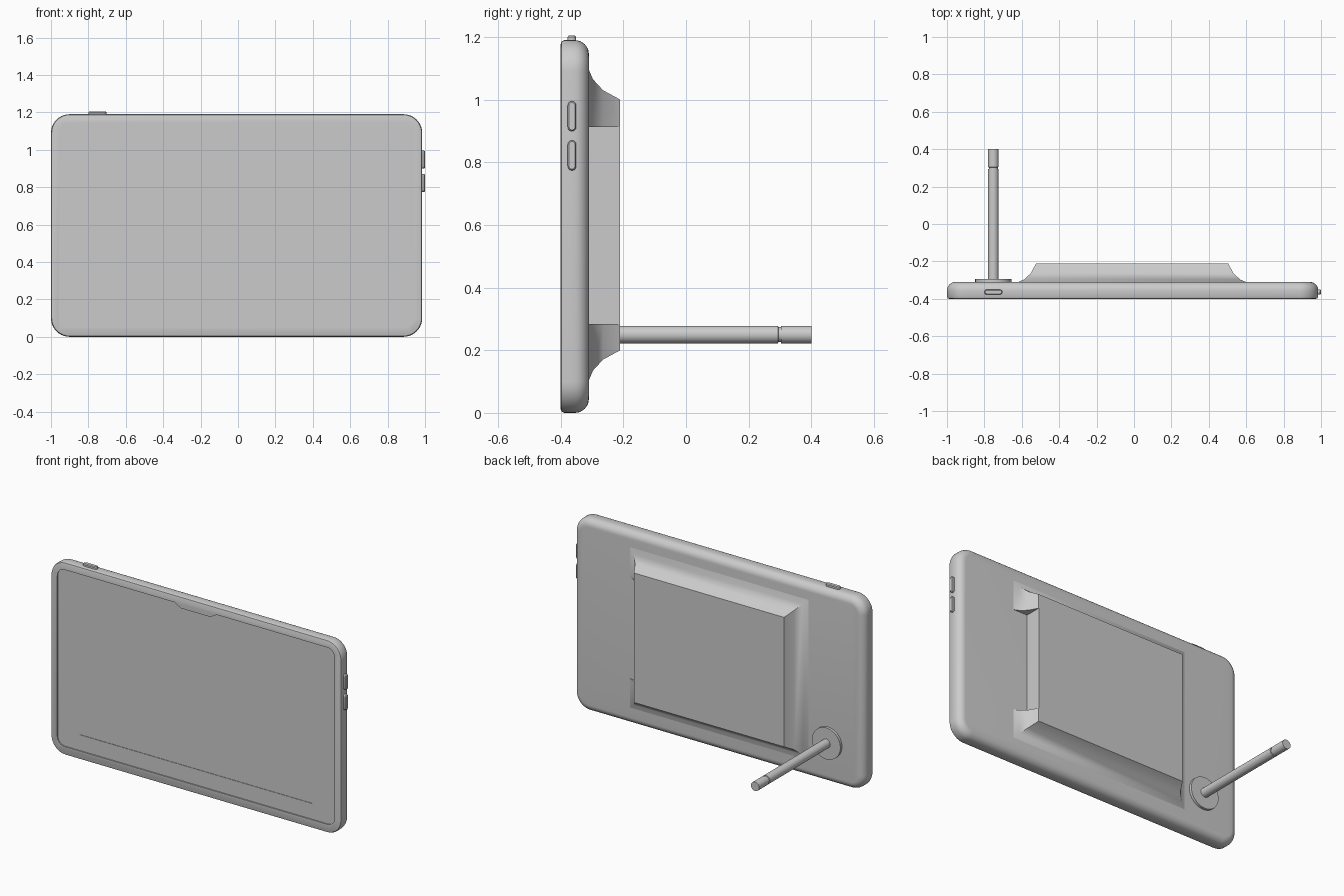
import bpy, bmesh, math
from math import sin, cos, pi

if "Cube" in bpy.data.objects:
    bpy.data.objects.remove(bpy.data.objects["Cube"])


def loft(name, rings):
    """Skin equal-length point rings and cap both ends."""
    bm = bmesh.new()
    vs = [[bm.verts.new(p) for p in r] for r in rings]
    n = len(vs[0])
    for a, b in zip(vs, vs[1:]):
        for i in range(n):
            j = (i + 1) % n
            bm.faces.new((a[i], a[j], b[j], b[i]))
    bm.faces.new(vs[0])
    bm.faces.new(vs[-1])
    bmesh.ops.recalc_face_normals(bm, faces=bm.faces[:])
    me = bpy.data.meshes.new(name)
    bm.to_mesh(me)
    bm.free()
    ob = bpy.data.objects.new(name, me)
    bpy.context.collection.objects.link(ob)
    return ob


def rounded(x0, x1, z0, z1, r, seg=10):
    """2D rounded rectangle, starting at the top right corner."""
    pts = []
    for k, (cx, cz) in enumerate(((x1 - r, z1 - r), (x0 + r, z1 - r),
                                  (x0 + r, z0 + r), (x1 - r, z0 + r))):
        for i in range(seg + 1):
            a = (k + i / seg) * pi / 2
            pts.append((cx + r * cos(a), cz + r * sin(a)))
    return pts


def at_y(pts, y):
    return [(p[0], y, p[1]) for p in pts]


def activate(ob):
    bpy.ops.object.select_all(action='DESELECT')
    ob.select_set(True)
    bpy.context.view_layer.objects.active = ob


def smooth(ob, angle=35):
    activate(ob)
    bpy.ops.object.shade_smooth_by_angle(angle=math.radians(angle))


def cut(ob, cutter):
    mod = ob.modifiers.new("cut", 'BOOLEAN')
    mod.operation = 'DIFFERENCE'
    mod.solver = 'EXACT'
    mod.object = cutter
    activate(ob)
    bpy.ops.object.modifier_apply(modifier=mod.name)
    bpy.data.objects.remove(cutter)


def box(name, x0, x1, y0, y1, z0, z1):
    rect = [(x0, z0), (x1, z0), (x1, z1), (x0, z1)]
    return loft(name, [at_y(rect, y0), at_y(rect, y1)])


# tablet body: small front edge, generous back edge
edge = [(0.012, -0.4), (0.004, -0.397), (0, -0.388)]
edge += [(0.045 * (1 - cos(a)), -0.355 + 0.045 * sin(a))
         for a in (i * pi / 16 for i in range(9))]
body = loft("tablet_body", [
    at_y(rounded(-1 + d, 0.985 - d, d, 1.19 - d, 0.1 - d), y) for d, y in edge])

# recessed front panel with the notch along its top edge
outline = rounded(-0.955, 0.94, 0.053, 1.145, 0.05)
outline[11:11] = [(0.135, 1.145), (0.09, 1.12), (-0.11, 1.12), (-0.155, 1.145)]
cut(body, loft("panel_cutter", [at_y(outline, -0.45), at_y(outline, -0.393)]))
cut(body, box("screen_cutter", -0.805, 0.785, -0.45, -0.39, 0.15, 1.05))
smooth(body)

# flared housing on the back, cut away along the middle of one side
flare = [(0.1, -0.312), (0.065, -0.297), (0.03, -0.265), (0, -0.21)]
housing = loft("back_housing", [
    at_y([(-0.523 - d, 0.2 - d), (0.503 + d, 0.2 - d),
          (0.503 + d, 1 + d), (-0.523 - d, 1 + d)], y) for d, y in flare])
cut(housing, box("side_cutter", 0.502, 0.8, -0.4, -0.1, 0.283, 0.912))
smooth(housing)

# pill-shaped buttons with softened outer rims
steps = [(0, -0.01), (0, 0.010), (0.004, 0.015)]


def pill(length, d):
    return rounded(-length / 2 + d, length / 2 - d, -0.0135 + d, 0.0135 - d, 0.0134 - d, 6)


smooth(loft("power_button", [
    [(-0.752 + u, -0.364 + v, 1.19 + h) for u, v in pill(0.096, d)] for d, h in steps]))
for name, z in (("volume_up_button", 0.947), ("volume_down_button", 0.822)):
    smooth(loft(name, [
        [(0.985 + h, -0.364 + v, z + u) for u, v in pill(0.096, d)] for d, h in steps]))


# stylus and its round socket, turned about a y-axis line
def turned(name, profile, seg=40):
    ob = loft(name, [[(-0.752 + r * cos(2 * pi * i / seg), y, 0.25 + r * sin(2 * pi * i / seg))
                      for i in range(seg)] for r, y in profile])
    smooth(ob)


turned("stylus_socket", [(0.097, -0.315), (0.097, -0.294)])
turned("stylus", [(0.028, -0.3), (0.028, 0.294), (0.024, 0.295),
                  (0.024, 0.303), (0.028, 0.304), (0.028, 0.4)])
